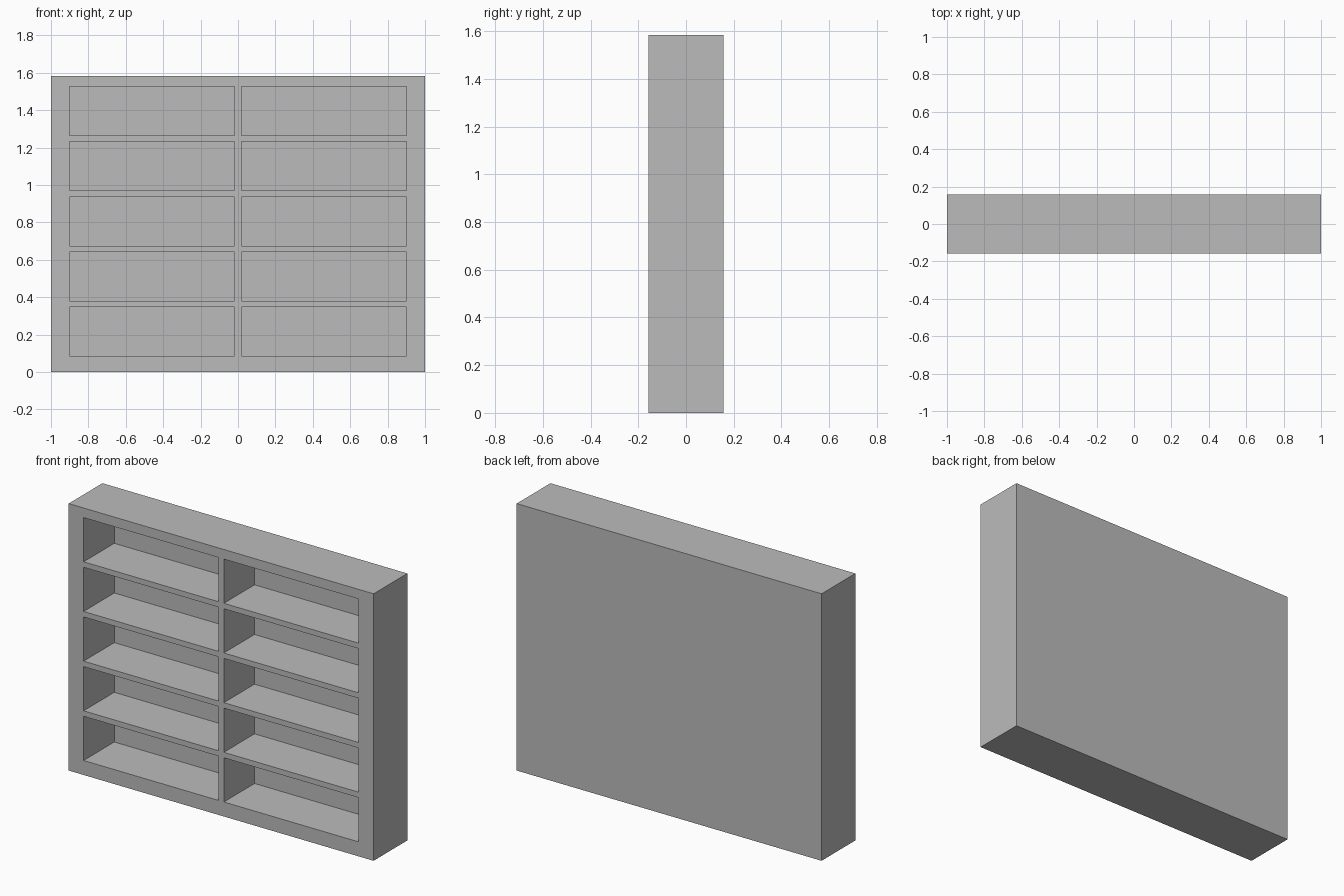
import bpy
import bmesh

if "Cube" in bpy.data.objects:
    bpy.data.objects.remove(bpy.data.objects["Cube"])

# Overall size
W, D, H = 1.0, 0.158, 1.583          # half width, half depth, height
BACK = 0.129                         # y of the recessed back panel
PITCH, OPEN_H, BASE = 0.2945, 0.262, 0.086

# Grid lines of the front frame: odd-numbered cells both ways are compartments
xs = [-W, -0.902, -0.018, 0.018, 0.902, W]
zs = [0.0]
for row in range(5):
    z = BASE + row * PITCH
    zs += [z, z + OPEN_H]
zs.append(H)

bm = bmesh.new()


def quad(*corners):
    bm.faces.new([bm.verts.new(c) for c in corners])


def walls(x0, x1, z0, z1, y0, y1):
    """Four sides of a rectangular tube running along y."""
    ring = [(x0, z0), (x1, z0), (x1, z1), (x0, z1)]
    for (ax, az), (bx, bz) in zip(ring, ring[1:] + ring[:1]):
        quad((ax, y0, az), (bx, y0, bz), (bx, y1, bz), (ax, y1, az))


def panel(x0, x1, z0, z1, y):
    quad((x0, y, z0), (x1, y, z0), (x1, y, z1), (x0, y, z1))


# Front frame, shelves and divider, with recessed compartments
for i, (x0, x1) in enumerate(zip(xs, xs[1:])):
    for j, (z0, z1) in enumerate(zip(zs, zs[1:])):
        if i % 2 and j % 2:
            walls(x0, x1, z0, z1, -D, BACK)
            panel(x0, x1, z0, z1, BACK)
        else:
            panel(x0, x1, z0, z1, -D)

# Outer sides, divided to match the front grid
for x0, x1 in zip(xs, xs[1:]):
    for z in (0.0, H):
        quad((x0, -D, z), (x1, -D, z), (x1, D, z), (x0, D, z))
for z0, z1 in zip(zs, zs[1:]):
    for x in (-W, W):
        quad((x, -D, z0), (x, -D, z1), (x, D, z1), (x, D, z0))

# Back, divided the same way so the shell is closed
for x0, x1 in zip(xs, xs[1:]):
    for z0, z1 in zip(zs, zs[1:]):
        panel(x0, x1, z0, z1, D)

bmesh.ops.remove_doubles(bm, verts=bm.verts, dist=1e-5)
bmesh.ops.recalc_face_normals(bm, faces=bm.faces)

mesh = bpy.data.meshes.new("shelf_unit")
bm.to_mesh(mesh)
bm.free()

# Single plain grey
grey = bpy.data.materials.new("plain_grey")
grey.diffuse_color = (0.5, 0.5, 0.5, 1.0)
grey.use_nodes = True
grey.node_tree.nodes["Principled BSDF"].inputs["Base Color"].default_value = grey.diffuse_color
mesh.materials.append(grey)

shelf = bpy.data.objects.new("shelf_unit", mesh)
bpy.context.collection.objects.link(shelf)
